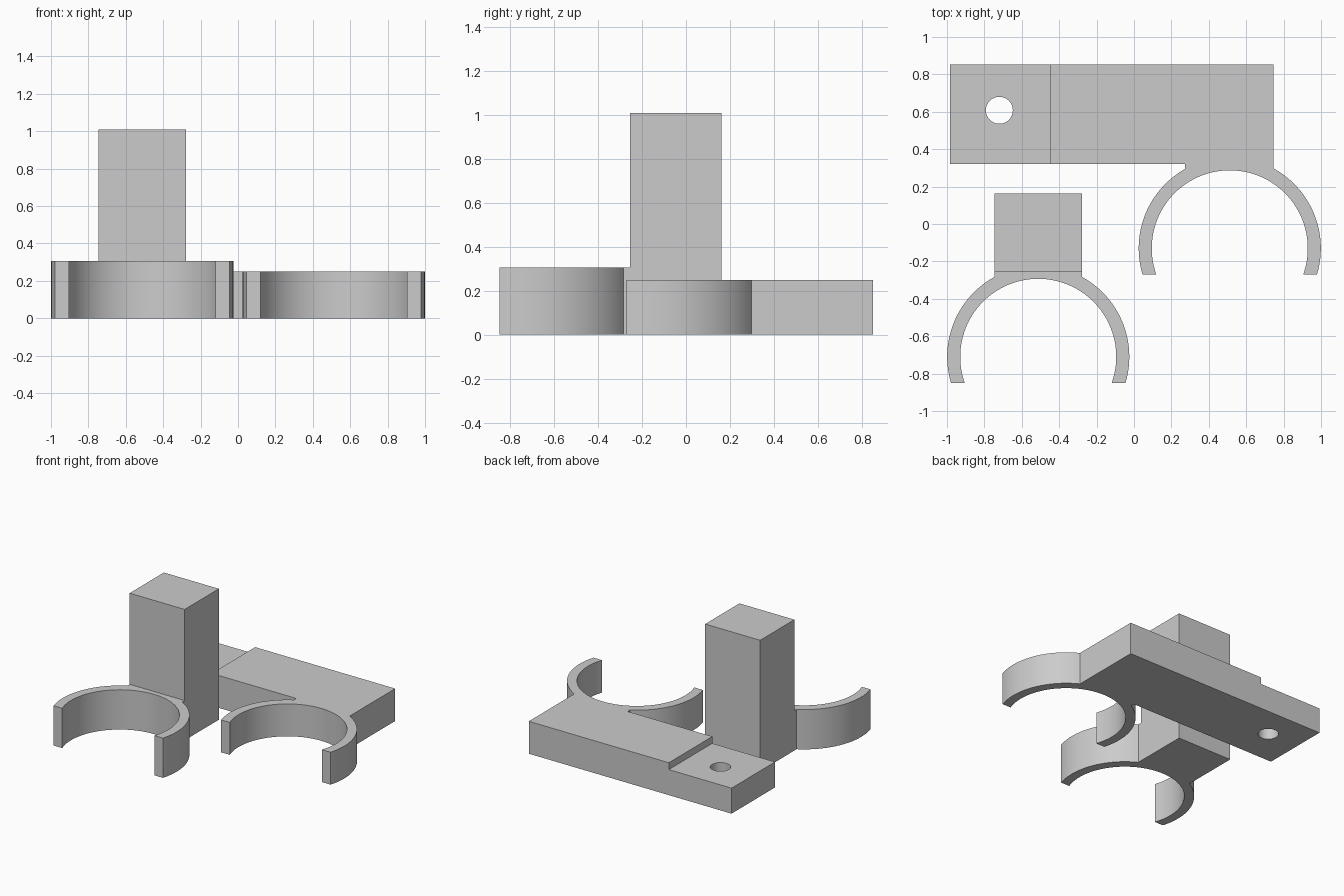
import bpy
import bmesh
from math import asin, acos, cos, sin, pi, radians

if "Cube" in bpy.data.objects:
    bpy.data.objects.remove(bpy.data.objects["Cube"], do_unlink=True)

OUTER, INNER = 0.487, 0.417

grey = bpy.data.materials.new("plain grey")
grey.use_nodes = True
grey.diffuse_color = (0.6, 0.6, 0.6, 1)
grey.node_tree.nodes["Principled BSDF"].inputs["Base Color"].default_value = (0.6, 0.6, 0.6, 1)


def arc(cx, cy, r, start, end, steps):
    angles = [start + (end - start) * i / steps for i in range(steps + 1)]
    return [(cx + r * cos(a), cy + r * sin(a)) for a in angles]


def clip_outline(cx, cy, cut_y, left, right, back):
    """Open ring trimmed at cut_y, joined at the rear to the back points."""
    tip = asin((cut_y - cy) / OUTER)
    inner_tip = asin((cut_y - cy) / INNER)
    pts = arc(cx, cy, OUTER, tip, acos((right - cx) / OUTER), 24)
    pts += back
    pts += arc(cx, cy, OUTER, acos((left - cx) / OUTER), pi - tip, 24)
    pts += arc(cx, cy, INNER, pi - inner_tip, inner_tip, 64)
    return pts


def prism(name, outline, z0, z1):
    """Extrude a flat outline between two heights."""
    bm = bmesh.new()
    face = bm.faces.new([bm.verts.new((x, y, z0)) for x, y in outline])
    top = bmesh.ops.extrude_face_region(bm, geom=[face], use_keep_orig=True)
    moved = [v for v in top["geom"] if isinstance(v, bmesh.types.BMVert)]
    bmesh.ops.translate(bm, verts=moved, vec=(0, 0, z1 - z0))
    bmesh.ops.recalc_face_normals(bm, faces=bm.faces)
    mesh = bpy.data.meshes.new(name)
    bm.to_mesh(mesh)
    bm.free()
    mesh.materials.append(grey)
    obj = bpy.data.objects.new(name, mesh)
    bpy.context.collection.objects.link(obj)
    return obj


def rectangle(x0, x1, y0, y1):
    return [(x0, y0), (x1, y0), (x1, y1), (x0, y1)]


def finish(obj, cutters):
    """Cut the part, then smooth its curved walls."""
    bpy.ops.object.select_all(action="DESELECT")
    bpy.context.view_layer.objects.active = obj
    obj.select_set(True)
    for cutter in cutters:
        cutter.hide_render = True
        mod = obj.modifiers.new("cut", "BOOLEAN")
        mod.operation = "DIFFERENCE"
        mod.solver = "EXACT"
        mod.object = cutter
        bpy.ops.object.modifier_apply(modifier=mod.name)
        bpy.data.objects.remove(cutter, do_unlink=True)
    bpy.ops.object.shade_smooth_by_angle(angle=radians(30))


# Mounting plate with a clip, a lowered end and a screw hole
plate = prism("plate_clip", clip_outline(
    0.512, -0.13, -0.27, 0.272, 0.745,
    [(0.745, 0.852), (-0.985, 0.852), (-0.985, 0.322), (0.272, 0.322)]), 0, 0.25)
finish(plate, [
    prism("step_cutter", rectangle(-1.2, -0.45, 0.2, 1), 0.197, 0.4),
    prism("hole_cutter", arc(-0.72, 0.608, 0.072, 0, 2 * pi * 47 / 48, 47), -0.1, 0.4),
])

# Upright square post with a clip at its foot
post = prism("post_clip", clip_outline(
    -0.512, -0.71, -0.85, -0.746, -0.277,
    [(-0.277, 0.162), (-0.746, 0.162)]), 0, 1.01)
finish(post, [prism("clip_height_cutter", rectangle(-1.2, 0.2, -1, -0.255), 0.307, 1.2)])
